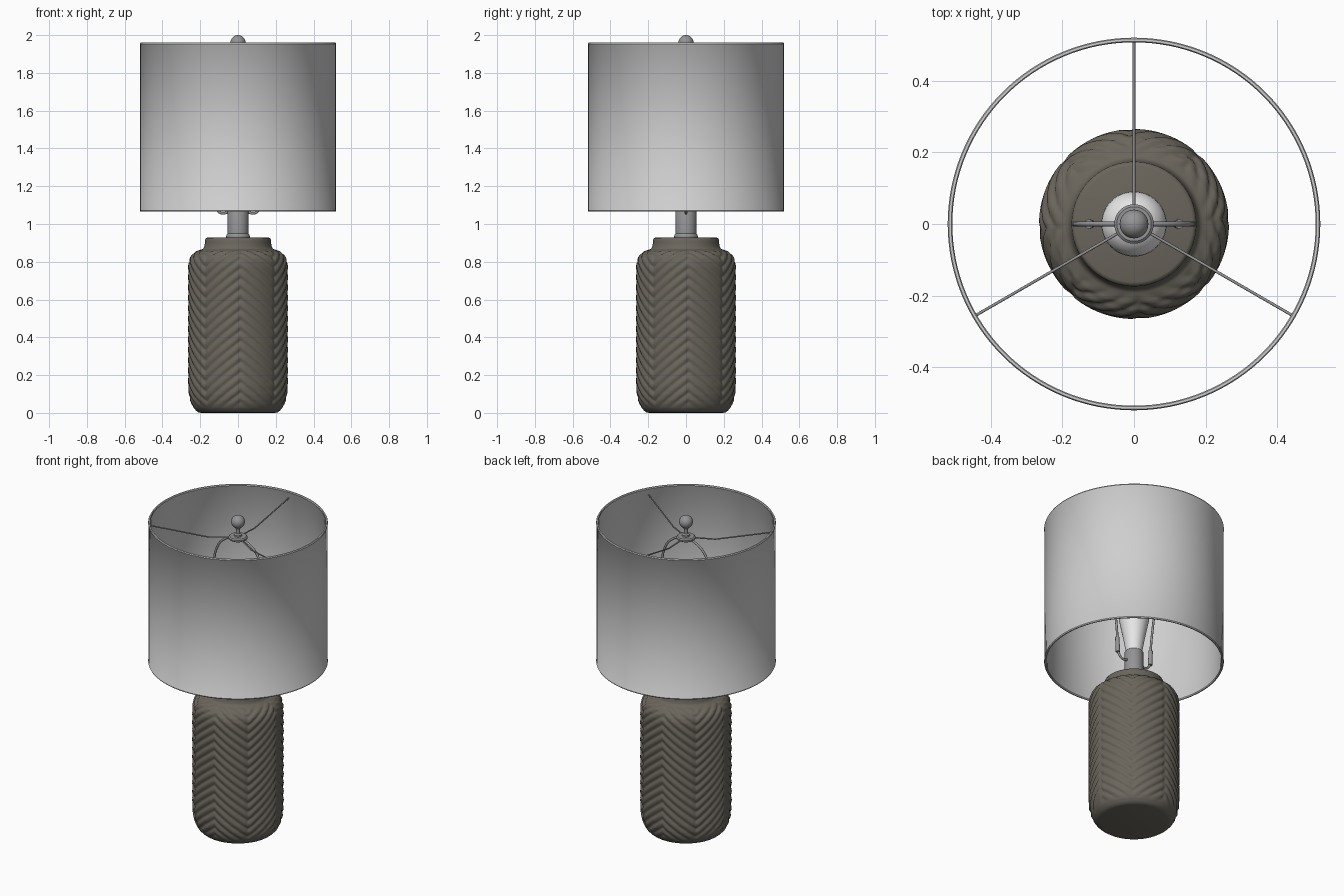
import bpy, bmesh, math
from mathutils import Vector

if "Cube" in bpy.data.objects:
    bpy.data.objects.remove(bpy.data.objects["Cube"])


def material(name, rgb):
    m = bpy.data.materials.new(name)
    m.diffuse_color = (*rgb, 1)
    m.use_nodes = True
    m.node_tree.nodes["Principled BSDF"].inputs["Base Color"].default_value = m.diffuse_color
    return m


CERAMIC = material("dark taupe ceramic", (0.145, 0.132, 0.108))
FABRIC = material("light grey fabric", (0.62, 0.62, 0.62))
METAL = material("grey metal", (0.30, 0.30, 0.31))
GLASS = material("white bulb", (0.80, 0.80, 0.80))


def finish(obj, mat, angle=40):
    obj.data.materials.clear()
    obj.data.materials.append(mat)
    bpy.ops.object.select_all(action='DESELECT')
    obj.select_set(True)
    bpy.context.view_layer.objects.active = obj
    bpy.ops.object.shade_smooth_by_angle(angle=math.radians(angle))
    return obj


def lathe(name, profile, mat, n=48, angle=40, closed=False, offset=None, start=0.0):
    """Spin (r, z) points round z; offset(row, theta) may move a point in (r, z)."""
    bm = bmesh.new()
    rows = []
    for k, (r, z) in enumerate(profile):
        if r < 1e-6:
            rows.append([bm.verts.new((0, 0, z))] * n)
            continue
        row = []
        for i in range(n):
            t = start + 2 * math.pi * i / n
            dr, dz = offset(k, t) if offset else (0, 0)
            row.append(bm.verts.new(((r + dr) * math.cos(t), (r + dr) * math.sin(t), z + dz)))
        rows.append(row)
    if closed:
        rows.append(rows[0])
    for a, b in zip(rows, rows[1:]):
        for i in range(n):
            j = (i + 1) % n
            quad = list(dict.fromkeys((a[i], a[j], b[j], b[i])))
            if len(quad) > 2:
                bm.faces.new(quad)
    bmesh.ops.recalc_face_normals(bm, faces=bm.faces)
    me = bpy.data.meshes.new(name)
    bm.to_mesh(me)
    bm.free()
    obj = bpy.data.objects.new(name, me)
    bpy.context.collection.objects.link(obj)
    return finish(obj, mat, angle)


def wire(name, points, radius, mat, smooth=True):
    cu = bpy.data.curves.new(name, 'CURVE')
    cu.dimensions = '3D'
    cu.bevel_depth = radius
    cu.bevel_resolution = 3
    cu.use_fill_caps = True
    if smooth:
        sp = cu.splines.new('BEZIER')
        sp.bezier_points.add(len(points) - 1)
        for bp, p in zip(sp.bezier_points, points):
            bp.co = p
            bp.handle_left_type = bp.handle_right_type = 'AUTO'
        sp.resolution_u = 8
    else:
        sp = cu.splines.new('POLY')
        sp.points.add(len(points) - 1)
        for q, p in zip(sp.points, points):
            q.co = (*p, 1)
    obj = bpy.data.objects.new(name, cu)
    bpy.context.collection.objects.link(obj)
    bpy.ops.object.select_all(action='DESELECT')
    obj.select_set(True)
    bpy.context.view_layer.objects.active = obj
    bpy.ops.object.convert(target='MESH')
    return finish(bpy.context.view_layer.objects.active, mat)


def resample(points, step):
    out = []
    for a, b in zip(points, points[1:]):
        a, b = Vector(a), Vector(b)
        m = max(1, round((b - a).length / step))
        out += [tuple(a.lerp(b, i / m)) for i in range(m)]
    return out + [tuple(points[-1])]


def step01(x, lo, hi):
    t = min(1, max(0, (x - lo) / (hi - lo)))
    return t * t * (3 - 2 * t)


# Ceramic body: jar profile carrying eight panels of herringbone ribs
side = resample([(0.222, 0.012), (0.235, 0.026), (0.246, 0.045), (0.255, 0.068),
                 (0.261, 0.095), (0.265, 0.14), (0.265, 0.77), (0.263, 0.795),
                 (0.256, 0.82), (0.243, 0.841), (0.222, 0.856), (0.200, 0.863),
                 (0.186, 0.868)], 0.0065)
profile = ([(0, 0), (0.195, 0), (0.210, 0.003)] + side +
           [(0.179, 0.880), (0.175, 0.900), (0.174, 0.916), (0.170, 0.925),
            (0.162, 0.928), (0, 0.928)])
arc = [0.0]
for p, q in zip(profile, profile[1:]):
    arc.append(arc[-1] + (Vector(q) - Vector(p)).length)
SEAM = math.radians(-87)
PITCH, DEPTH, RISE = 0.055, 0.009, 0.16


def herringbone(k, t):
    r, z = profile[k]
    if k < 3 or k >= 3 + len(side):
        return 0, 0
    weight = step01(z, 0.015, 0.08) * (1 - step01(z, 0.845, 0.869))
    u = ((t - SEAM) / (math.pi / 2)) % 1.0
    zig = min(u, 1 - u) * 2                       # 0 on one seam, 1 on the next
    rib = abs(math.sin(math.pi * (arc[k] + RISE * zig) / PITCH))
    seam = max(0, 1 - min(zig, 1 - zig) / 0.10)   # shallow groove along panel edges
    d = -weight * (DEPTH * (1 - rib) + 0.003 * seam)
    tangent = (Vector(profile[k + 1]) - Vector(profile[k - 1])).normalized()
    return tangent.y * d, -tangent.x * d


lathe("ceramic_body", profile, CERAMIC, n=240, angle=60, offset=herringbone, start=SEAM)

# Drum shade with rolled rims
R, LOW, HIGH = 0.52, 1.065, 1.96
lathe("drum_shade", [(R - 0.002, LOW + 0.008), (R - 0.002, HIGH - 0.008),
                     (R, HIGH - 0.006), (R - 0.003, HIGH), (R - 0.010, HIGH),
                     (R - 0.013, HIGH - 0.006), (R - 0.010, HIGH - 0.010),
                     (R - 0.010, LOW + 0.010), (R - 0.013, LOW + 0.006),
                     (R - 0.010, LOW), (R - 0.003, LOW), (R, LOW + 0.006)],
      FABRIC, n=128, angle=60, closed=True)

# Metal neck tube with its foot collar
lathe("neck_tube", [(0, 0.926), (0.061, 0.926), (0.063, 0.932), (0.061, 0.944),
                    (0.055, 0.950), (0.055, 1.125), (0.050, 1.132), (0, 1.132)], METAL)

# Bulb: cone flaring into a dome
bulb = [(0, 1.128), (0.046, 1.128), (0.050, 1.15), (0.060, 1.21), (0.074, 1.28), (0.086, 1.34)]
bulb += [(0.091 * math.cos(a), 1.385 + 0.085 * math.sin(a))
         for a in [math.pi / 2 * i / 8 for i in range(8)]] + [(0, 1.47)]
lathe("bulb", bulb, GLASS, angle=60)

# Harp: saddle below, wire hoop above, one sleeve on each side
hoop = [(0.122, 1.10), (0.128, 1.22), (0.150, 1.42), (0.166, 1.60), (0.155, 1.74), (0.095, 1.825)]
wire("harp_hoop", [(-x, 0, z) for x, z in hoop] + [(0, 0, 1.853)] +
     [(x, 0, z) for x, z in reversed(hoop)], 0.007, METAL)
saddle = [(0.122, 1.14), (0.116, 1.085), (0.090, 1.058), (0.050, 1.062)]
for s, label in ((-1, "left"), (1, "right")):
    wire("harp_saddle_" + label, [(s * x, 0, z) for x, z in saddle], 0.007, METAL)
    wire("harp_sleeve_" + label, [(s * 0.122, 0, 1.09), (s * 0.126, 0, 1.185)],
         0.013, METAL, smooth=False)

# Spider: hub and three bent spokes reaching the shade
lathe("spider_hub", [(0, 1.850), (0.048, 1.850), (0.055, 1.856), (0.055, 1.864),
                     (0.048, 1.870), (0, 1.870)], METAL)
for i, deg in enumerate((90, 210, 330)):
    c, s = math.cos(math.radians(deg)), math.sin(math.radians(deg))
    spoke = [(0.045, 1.860), (0.17, 1.855), (0.20, 1.860), (0.511, 1.915)]
    wire(f"spider_spoke_{i + 1}", [(r * c, r * s, z) for r, z in spoke],
         0.004, METAL, smooth=False)

# Finial: stem and ball
ball = [(0.040 * math.cos(a), 1.96 + 0.040 * math.sin(a))
        for a in [math.radians(-70 + 10 * i) for i in range(16)]]
lathe("finial", [(0, 1.868), (0.022, 1.868), (0.022, 1.880), (0.012, 1.886),
                 (0.012, 1.918), (0.018, 1.921)] + ball + [(0, 2.0)], METAL, n=32)
